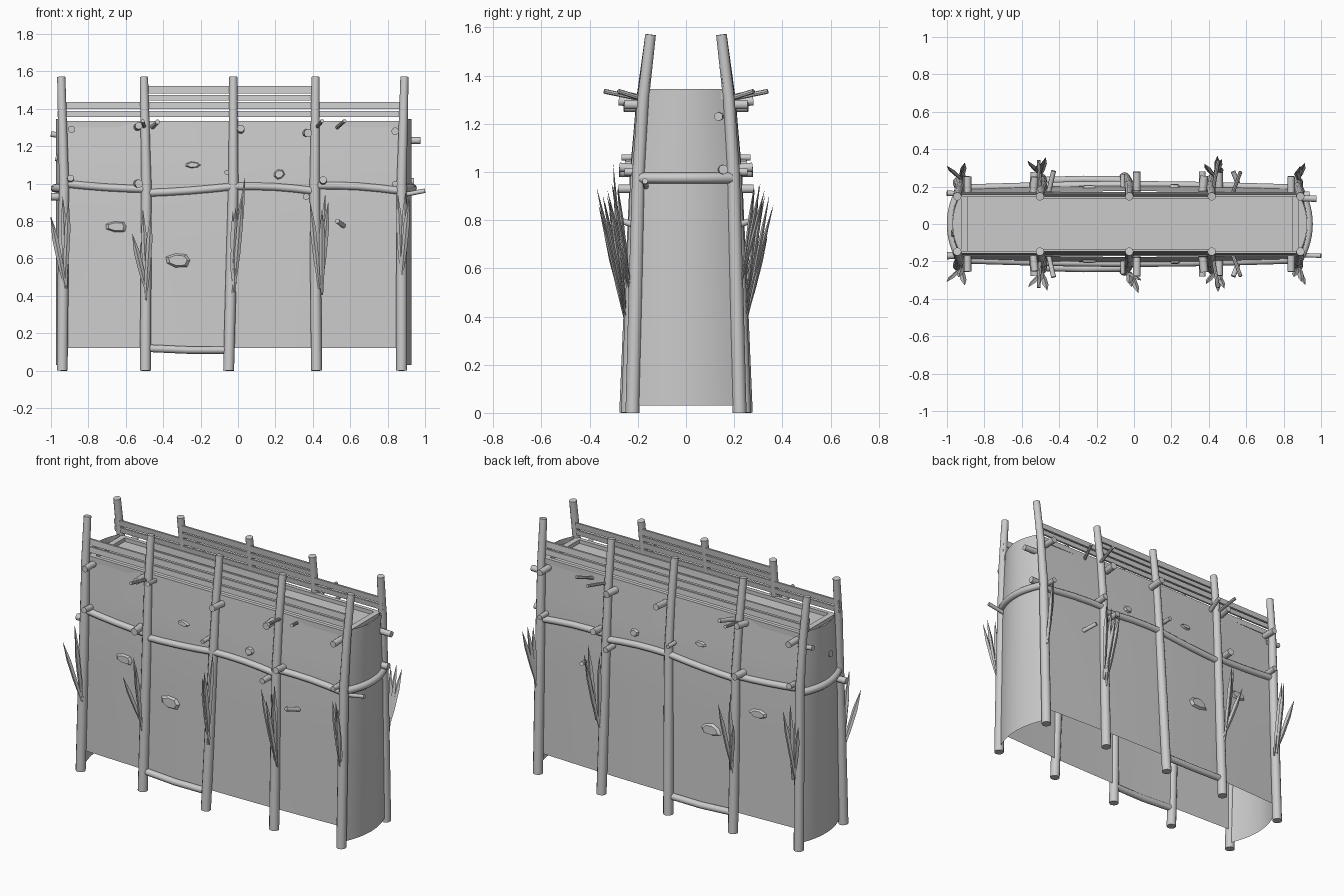
import bpy, bmesh, math, random
from mathutils import Vector

if "Cube" in bpy.data.objects:
    bpy.data.objects.remove(bpy.data.objects["Cube"])

random.seed(4)

def make(name, verts, faces, smooth=True):
    me = bpy.data.meshes.new(name)
    me.from_pydata([tuple(v) for v in verts], [], faces)
    bm = bmesh.new()
    bm.from_mesh(me)
    bmesh.ops.recalc_face_normals(bm, faces=bm.faces)
    bm.to_mesh(me)
    bm.free()
    ob = bpy.data.objects.new(name, me)
    bpy.context.collection.objects.link(ob)
    if smooth:
        bpy.ops.object.select_all(action='DESELECT')
        ob.select_set(True)
        bpy.context.view_layer.objects.active = ob
        bpy.ops.object.shade_smooth_by_angle(angle=math.radians(40))
    return ob

def tube(name, pts, radii, sides=12, flat=1.0):
    """Capped tube along points; flat squashes one axis of the section."""
    pts = [Vector(p) for p in pts]
    verts, faces, n = [], [], len(pts)
    for i, p in enumerate(pts):
        t = (pts[min(i + 1, n - 1)] - pts[max(i - 1, 0)]).normalized()
        ref = Vector((0, 1, 0)) if abs(t.y) < 0.8 else Vector((0, 0, 1))
        u = t.cross(ref).normalized()
        w = t.cross(u)
        r = radii[i] if isinstance(radii, (list, tuple)) else radii
        for k in range(sides):
            a = 2 * math.pi * k / sides
            verts.append(p + u * r * math.cos(a) + w * r * flat * math.sin(a))
    for i in range(n - 1):
        for k in range(sides):
            k2 = (k + 1) % sides
            faces.append((i * sides + k, i * sides + k2, (i + 1) * sides + k2, (i + 1) * sides + k))
    faces += [tuple(range(sides)), tuple(range((n - 1) * sides, n * sides))]
    return make(name, verts, faces)

def box(name, x0, x1, y0, y1, z0, z1, lean=0.0):
    v = [(x, y + (lean if z == z1 else 0), z) for z in (z0, z1) for y in (y0, y1) for x in (x0, x1)]
    f = [(0, 1, 3, 2), (4, 5, 7, 6), (0, 1, 5, 4), (2, 3, 7, 6), (0, 2, 6, 4), (1, 3, 7, 5)]
    return make(name, v, f, False)

def lerp_profile(z, table):
    for (z0, a), (z1, b) in zip(table, table[1:]):
        if z <= z1:
            return a + (b - a) * (z - z0) / (z1 - z0)
    return table[-1][1]

WALL = [(0, 0.205), (1.0, 0.185), (1.36, 0.158)]
POST = [(0, 0.222), (1.0, 0.196), (1.3, 0.178), (1.57, 0.147)]
L, R = -0.925, 0.88

def bulge(x):
    t = (x - L) / (R - L)
    return 0.026 * math.sin(math.pi * min(max(t, 0), 1))

def wall_y(x, z):
    return lerp_profile(z, WALL) + bulge(x) * (1 - 0.4 * z / 1.35)

def grid(name, fn, us, vs):
    nu = len(us)
    verts = [fn(u, v) for v in vs for u in us]
    faces = [(j * nu + i, j * nu + i + 1, (j + 1) * nu + i + 1, (j + 1) * nu + i)
             for j in range(len(vs) - 1) for i in range(nu - 1)]
    return make(name, verts, faces)

# x of each post at bottom, middle, top
POSTS = [(-0.94, -0.93, -0.945), (-0.495, -0.49, -0.503), (-0.05, -0.025, -0.025),
         (0.42, 0.41, 0.415), (0.875, 0.875, 0.89)]
# pegs: x, z, reach, radius, sideways drift, rise
PEGS = [(-0.89, 1.29, .08, .02, 0, 0), (-0.54, 1.30, .07, .02, .01, .01), (-0.46, 1.30, .10, .013, .03, .03),
        (0.015, 1.285, .09, .02, 0, .01), (0.365, 1.27, .07, .022, .01, 0), (0.84, 1.28, .08, .02, 0, 0),
        (-0.895, 1.02, .06, .018, 0, .01), (-0.54, 1.0, .07, .022, .01, 0), (-0.06, 1.06, .06, .013, 0, 0),
        (0.455, 1.01, .07, .02, 0, .01), (0.365, 0.93, .07, .018, 0, 0), (0.84, 1.0, .06, .016, 0, 0),
        (0.57, 0.77, .07, .013, -.04, .03)]
# blade clusters: x, base z, then tip offsets (dx, outward, height)
BLADES = [(-0.915, 0.43, [(-.08, .09, .39), (-.02, .06, .50), (.02, .11, .47)]),
          (-0.495, 0.36, [(-.08, .10, .37), (-.02, .07, .50), (.03, .12, .48)]),
          (-0.025, 0.41, [(.07, .05, .62), (.02, .09, .46), (.04, .13, .52), (-.01, .07, .44)]),
          (0.44, 0.40, [(-.05, .08, .50), (.02, .06, .54), (.0, .13, .46), (.04, .11, .50)]),
          (0.875, 0.49, [(-.02, .06, .45), (.04, .11, .43), (.01, .09, .46)])]
PATCHES = [(-0.24, 1.10, .045, .018), (0.22, 1.05, .036, .03), (-0.65, 0.77, .07, .034), (-0.32, 0.59, .08, .046)]

for s, side in ((-1, "front"), (1, "back")):
    # daub wall
    grid(side + "_wall", lambda x, z: (x, s * wall_y(x, z), z),
         [L + (R - L) * i / 24 for i in range(25)], [0.12, 0.4, 0.7, 1.0, 1.12, 1.24, 1.335])
    # posts
    for i, (a, b, c) in enumerate(POSTS):
        pts = []
        for z in (0, 0.5, 1.0, 1.15, 1.3, 1.57):
            x = lerp_profile(z, [(0, a), (1.0, b), (1.57, c)])
            pts.append((x, s * (lerp_profile(z, POST) + bulge(x) * (1 - z / 1.57)), z))
        tube(f"{side}_post_{i}", pts, [.029, .029, .027, .025, .024, .022])
    # cross poles between the posts, each slightly bent
    for i in range(4):
        x0, x1 = POSTS[i][1], POSTS[i + 1][1]
        za, zb, sag = [(1.0, .97, -.005), (.95, .985, -.005), (.985, .96, .01), (.99, .96, .01)][i]
        tube(f"{side}_cross_pole_{i}",
             [(x0 + (x1 - x0) * t, s * (wall_y(x0 + (x1 - x0) * t, 1) + .006),
               za + (zb - za) * t + sag * math.sin(math.pi * t)) for t in (0, .25, .5, .75, 1)], .02)
    tube(side + "_low_pole", [(-0.49, s * .232, .12), (-0.27, s * .238, .11), (-0.05, s * .235, .11)], .02)
    # railing planks
    for z0, z1, xa, xb in ((1.355, 1.388, -.965, .90), (1.398, 1.435, -.965, .90),
                           (1.445, 1.475, -.50, .41), (1.483, 1.523, -.50, .41)):
        y = lerp_profile(z0, POST) - .012
        box(side + "_rail_plank", xa, xb, s * y - .006, s * y + .006, z0, z1, -s * .004)
    # deck edge beam
    box(side + "_deck_edge", -.93, .89, s * .158 - .012, s * .158 + .012, 1.30, 1.335)
    # pegs
    for x, z, reach, r, dx, dz in PEGS:
        y = wall_y(x, z) - .02
        tube(side + "_peg", [(x, s * y, z), (x + dx, s * (y + reach + .03), z + dz)], r, 10)
    # long thin twigs tied near the top
    for x, dx in ((-.50, -.01), (.42, .03), (.53, .04)):
        tube(side + "_twig", [(x, s * .17, 1.30), (x + dx, s * (.34 if x < .5 else .28), 1.335)], .01, 8)
    # leaf blades
    for i, (x, z, tips) in enumerate(BLADES):
        if s == 1 and i == 2:
            continue
        for dx, out, h in tips:
            j = random.uniform(-.012, .012)
            b = Vector((x + j, s * (lerp_profile(z, POST) + bulge(x) + .022), z + random.uniform(0, .06)))
            t = Vector((x + dx + j, b.y + s * out * .85, z + h))
            tube(side + "_leaf_blade", [b, b.lerp(t, .35), b.lerp(t, .7), t], [.006, .015, .016, .001], 4, .45)
    # exposed daub patches
    for x, z, w, h in PATCHES:
        n = 7
        ring = []
        for k in range(n):
            a = 2 * math.pi * k / n
            q = random.uniform(.8, 1.1)
            ring.append((x + w * q * math.cos(a), z + h * q * math.sin(a)))
        v = [(px, s * (wall_y(px, pz) - .004), pz) for px, pz in ring]
        v += [(x + (px - x) * .7, s * (wall_y(px, pz) + .014), z + (pz - z) * .7) for px, pz in ring]
        make(side + "_patch", v, [(k, (k + 1) % n, n + (k + 1) % n, n + k) for k in range(n)] + [tuple(range(n, 2 * n))])

# bulging end walls, poles, beams and planks
for s, side, xc in ((-1, "left", L), (1, "right", R)):
    end = lambda t, z: (xc + s * .048 * (1 - t * t), t * wall_y(xc, z), z)
    ts = [-1 + i / 6 for i in range(13)]
    grid(side + "_end_wall", end, ts, [0.03, 0.5, 1.0, 1.18, 1.345])
    tube(side + "_end_pole", [(end(t, .975)[0] + s * .006, end(t, .975)[1], .975) for t in ts], .022)
    box(side + "_deck_edge", xc - .035 if s > 0 else xc, xc if s > 0 else xc + .035, -.15, .15, 1.30, 1.335)

# deck
us = [-1 + i / 6 for i in range(13)]
grid("deck", lambda t, k: ((L - .045 * (1 - t * t)) * (1 - k) + (R + .045 * (1 - t * t)) * k, t * .162, 1.312),
     us, [0, 1])

# pegs sticking out of the ends
for p, q, r in (((.84, .14, 1.23), (.975, .135, 1.23), .018), ((.86, -.165, .935), (1.0, -.17, .962), .012),
                ((.86, .15, 1.01), (.94, .155, 1.01), .02), ((-.9, .16, 1.25), (-1.0, .165, 1.265), .015),
                ((-.9, -.165, .93), (-1.0, -.17, .93), .02), ((-.92, -.05, 1.13), (-.975, -.05, 1.14), .02)):
    tube("end_peg", [p, q], r, 10)
